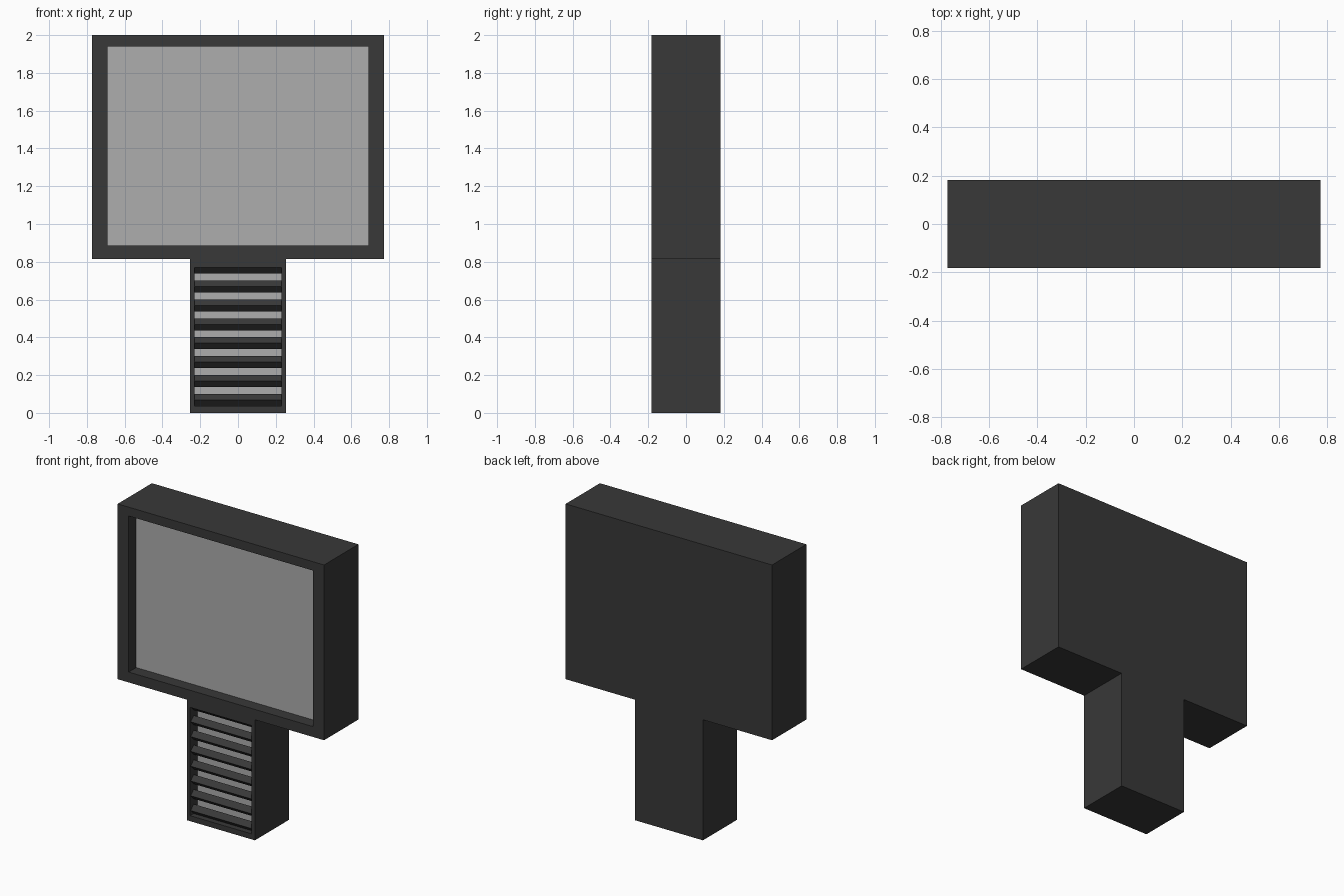
import bpy, bmesh
from math import radians
from mathutils import Matrix

if "Cube" in bpy.data.objects:
    bpy.data.objects.remove(bpy.data.objects["Cube"])

FRONT, BACK = -0.183, 0.183
FLOOR = FRONT + 0.085          # bottom of the front pockets
SCREEN = (-0.69, 0.69, 0.885, 1.94)
VENT = (-0.23, 0.23, 0.037, 0.769)


def material(name, value):
    m = bpy.data.materials.new(name)
    m.diffuse_color = (value, value, value, 1)
    m.use_nodes = True
    m.node_tree.nodes["Principled BSDF"].inputs["Base Color"].default_value = m.diffuse_color
    return m


dark = material("dark_casing", 0.04)
light = material("light_panel", 0.42)


def finish(name, bm, mat):
    bmesh.ops.recalc_face_normals(bm, faces=bm.faces)
    me = bpy.data.meshes.new(name)
    bm.to_mesh(me)
    bm.free()
    me.materials.append(mat)
    ob = bpy.data.objects.new(name, me)
    bpy.context.collection.objects.link(ob)
    return ob


def extrude_profile(name, pts, y0, y1, mat):
    bm = bmesh.new()
    face = bm.faces.new([bm.verts.new((x, y0, z)) for x, z in pts])
    ext = bmesh.ops.extrude_face_region(bm, geom=[face])["geom"]
    verts = [v for v in ext if isinstance(v, bmesh.types.BMVert)]
    bmesh.ops.translate(bm, verts=verts, vec=(0, y1 - y0, 0))
    return finish(name, bm, mat)


def rect(r):
    x0, x1, z0, z1 = r
    return [(x0, z0), (x1, z0), (x1, z1), (x0, z1)]


# T-shaped casing: wide head on a narrow post
half = [(0.255, 0), (0.255, 0.815), (0.772, 0.815), (0.772, 2.0)]
casing = extrude_profile("casing", half + [(-x, z) for x, z in reversed(half)],
                         FRONT, BACK, dark)

# Pockets for the screen and the vent
for name, r in (("screen", SCREEN), ("vent", VENT)):
    cutter = extrude_profile(name + "_cutter", rect(r), FRONT - 0.1, FLOOR, dark)
    cutter.hide_render = True
    mod = casing.modifiers.new(name, "BOOLEAN")
    mod.operation, mod.solver, mod.object = "DIFFERENCE", "EXACT", cutter
    bpy.context.view_layer.objects.active = casing
    bpy.ops.object.modifier_apply(modifier=name)
    bpy.data.objects.remove(cutter)
    # Light panel lying on the pocket floor
    extrude_profile(name + "_panel", rect(r), FLOOR - 0.005, FLOOR + 0.005, light)

# Horizontal vent slats: square bars turned on edge
for i in range(8):
    bm = bmesh.new()
    bmesh.ops.create_cube(bm, size=1)
    place = (Matrix.Translation((0, FRONT + 0.038, 0.069 + 0.1 * i))
             @ Matrix.Rotation(radians(45), 4, "X")
             @ Matrix.Diagonal((0.46, 0.045, 0.045, 1)))
    bm.transform(place)
    finish(f"vent_slat_{i + 1}", bm, dark)
